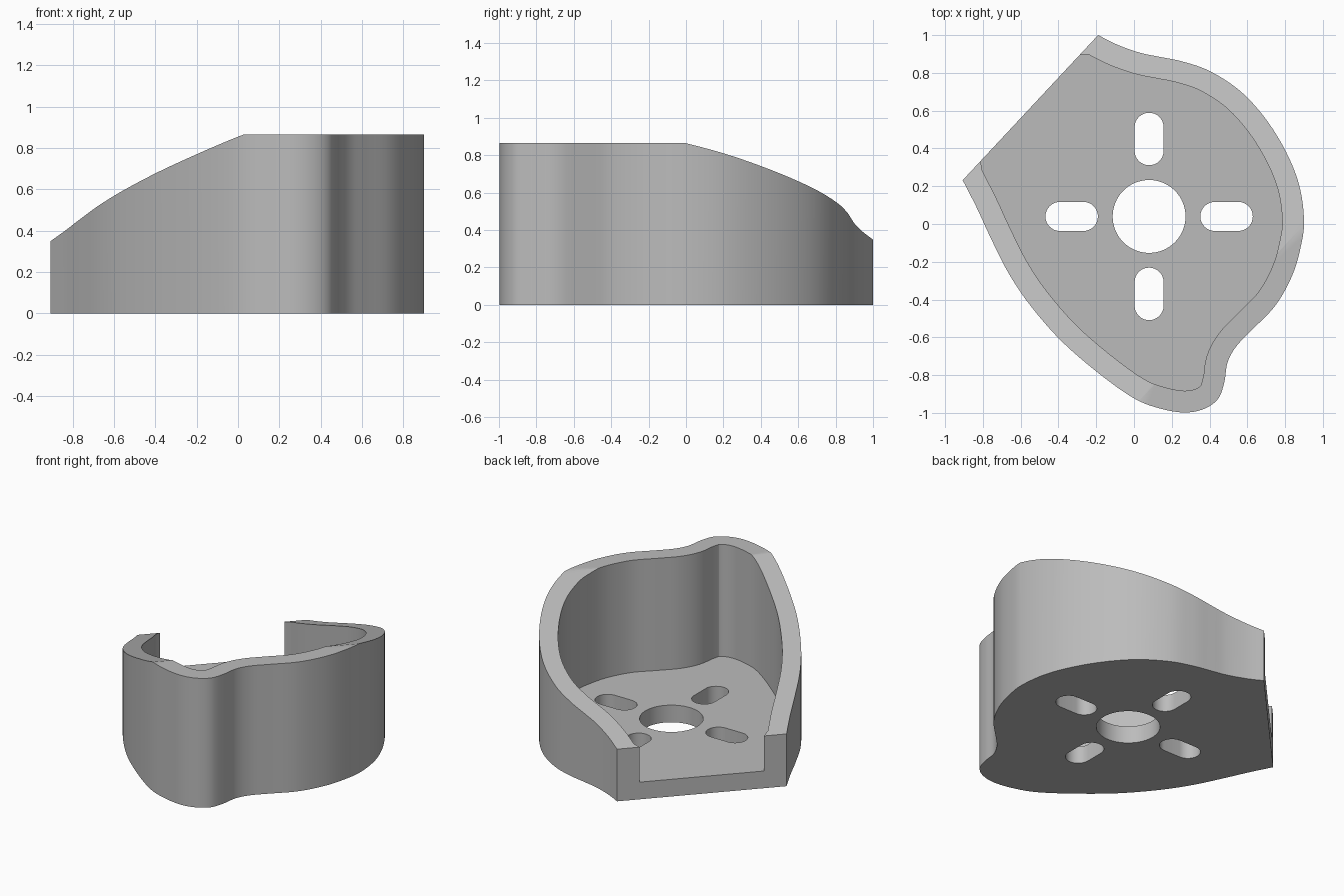
import bpy, bmesh, math
from mathutils import Matrix, Vector

cube = bpy.data.objects.get("Cube")
if cube:
    bpy.data.objects.remove(cube, do_unlink=True)

HEIGHT, FLOOR, WALL = 0.865, 0.115, 0.115
CENTRE = Vector((0.08, 0.04))
OUT = Vector((-0.73, 0.683, 0))      # direction of the open, flat-cut end
ALONG = Vector((0.683, 0.73, 0))     # direction along the flat cut

grey = bpy.data.materials.new("plain grey")
grey.use_nodes = True
grey.diffuse_color = (0.5, 0.5, 0.5, 1)
grey.node_tree.nodes["Principled BSDF"].inputs["Base Color"].default_value = (0.5, 0.5, 0.5, 1)


def prism(name, points, z0, z1, matrix=None):
    """Extrude a closed 2D profile from z0 to z1."""
    bm = bmesh.new()
    face = bm.faces.new([bm.verts.new((p[0], p[1], z0)) for p in points])
    top = bmesh.ops.extrude_face_region(bm, geom=[face])["geom"]
    verts = [g for g in top if isinstance(g, bmesh.types.BMVert)]
    bmesh.ops.translate(bm, verts=verts, vec=(0, 0, z1 - z0))
    if matrix:
        bm.transform(matrix)
    bmesh.ops.recalc_face_normals(bm, faces=bm.faces)
    mesh = bpy.data.meshes.new(name)
    bm.to_mesh(mesh)
    bm.free()
    mesh.materials.append(grey)
    obj = bpy.data.objects.new(name, mesh)
    bpy.context.collection.objects.link(obj)
    return obj


def spline(points, steps=6):
    """Smooth open curve through the points."""
    pts = [Vector(p) for p in points]
    pts = [2 * pts[0] - pts[1]] + pts + [2 * pts[-1] - pts[-2]]
    result = []
    for a, b, c, d in zip(pts, pts[1:], pts[2:], pts[3:]):
        for i in range(steps):
            t = i / steps
            result.append(0.5 * (2 * b + (c - a) * t + (2 * a - 5 * b + 4 * c - d) * t**2
                                 + (3 * b - a - 3 * c + d) * t**3))
    return result + [pts[-2]]


def inset(curve, distance):
    """Offset a clockwise curve towards its inside."""
    result = []
    last = len(curve) - 1
    for i, p in enumerate(curve):
        t = (curve[min(i + 1, last)] - curve[max(i - 1, 0)]).normalized()
        result.append(p + Vector((t.y, -t.x)) * distance)
    return result


def slot(angle, offset, half, radius, n=16):
    """Rounded slot pointing away from the centre hole."""
    turn = Matrix.Rotation(angle, 2)
    points = []
    for side in (1, -1):
        for i in range(n + 1):
            a = math.pi * (i / n - 0.5)
            points.append(CENTRE + turn @ Vector((offset + side * (half + radius * math.cos(a)),
                                                  side * radius * math.sin(a))))
    return points


def cut(body, cutter):
    cutter.hide_render = True
    mod = body.modifiers.new("cut", "BOOLEAN")
    mod.operation, mod.solver, mod.object = "DIFFERENCE", "EXACT", cutter
    bpy.context.view_layer.objects.active = body
    bpy.ops.object.modifier_apply(modifier=mod.name)
    bpy.data.objects.remove(cutter, do_unlink=True)


# Outer wall, clockwise from the back end of the flat cut
outline = spline([
    (-.19, 1), (-.09, .95), (.03, .907), (.135, .885), (.257, .86), (.4, .81),
    (.56, .706), (.696, .558), (.807, .378), (.876, .2), (.9, .02), (.885, -.11),
    (.84, -.267), (.75, -.43), (.62, -.565), (.54, -.65), (.495, -.733),
    (.479, -.833), (.447, -.923), (.373, -.978), (.267, -.998), (.135, -.976),
    (0, -.923), (-.18, -.796), (-.384, -.62), (-.553, -.426), (-.67, -.25),
    (-.765, -.06), (-.833, .087), (-.907, .232)])
body = prism("cup_housing", outline, 0, HEIGHT)

# Cavity, open through the flat end
near, far = Vector((-.812, .336)), Vector((-.283, .898))
reach = OUT.xy * 0.3
cavity = inset(outline, WALL) + [near, near + reach, far + reach, far]
cut(body, prism("cavity_cutter", cavity, FLOOR, 1.3))

# Sloping rim falling towards the open end
rim = [(s, HEIGHT - 0.348 * (s + 0.66)) for s in (-1.2, 1.2)] + [(1.2, 1.3), (-1.2, 1.3)]
frame = Matrix((OUT, (0, 0, 1), ALONG)).transposed().to_4x4()
cut(body, prism("rim_cutter", rim, -1.6, 1.6, frame))

# Centre hole and four slots through the floor
ring = [CENTRE + 0.193 * Vector((math.cos(a), math.sin(a)))
        for a in (math.tau * i / 64 for i in range(64))]
cut(body, prism("hole_cutter", ring, -0.1, 0.2))
for k in range(4):
    cut(body, prism("slot_cutter", slot(k * math.pi / 2, 0.41, 0.062, 0.077), -0.1, 0.2))

# Smooth walls with crisp edges
bpy.ops.object.select_all(action="DESELECT")
body.select_set(True)
bpy.context.view_layer.objects.active = body
bpy.ops.object.shade_smooth_by_angle(angle=math.radians(30))
